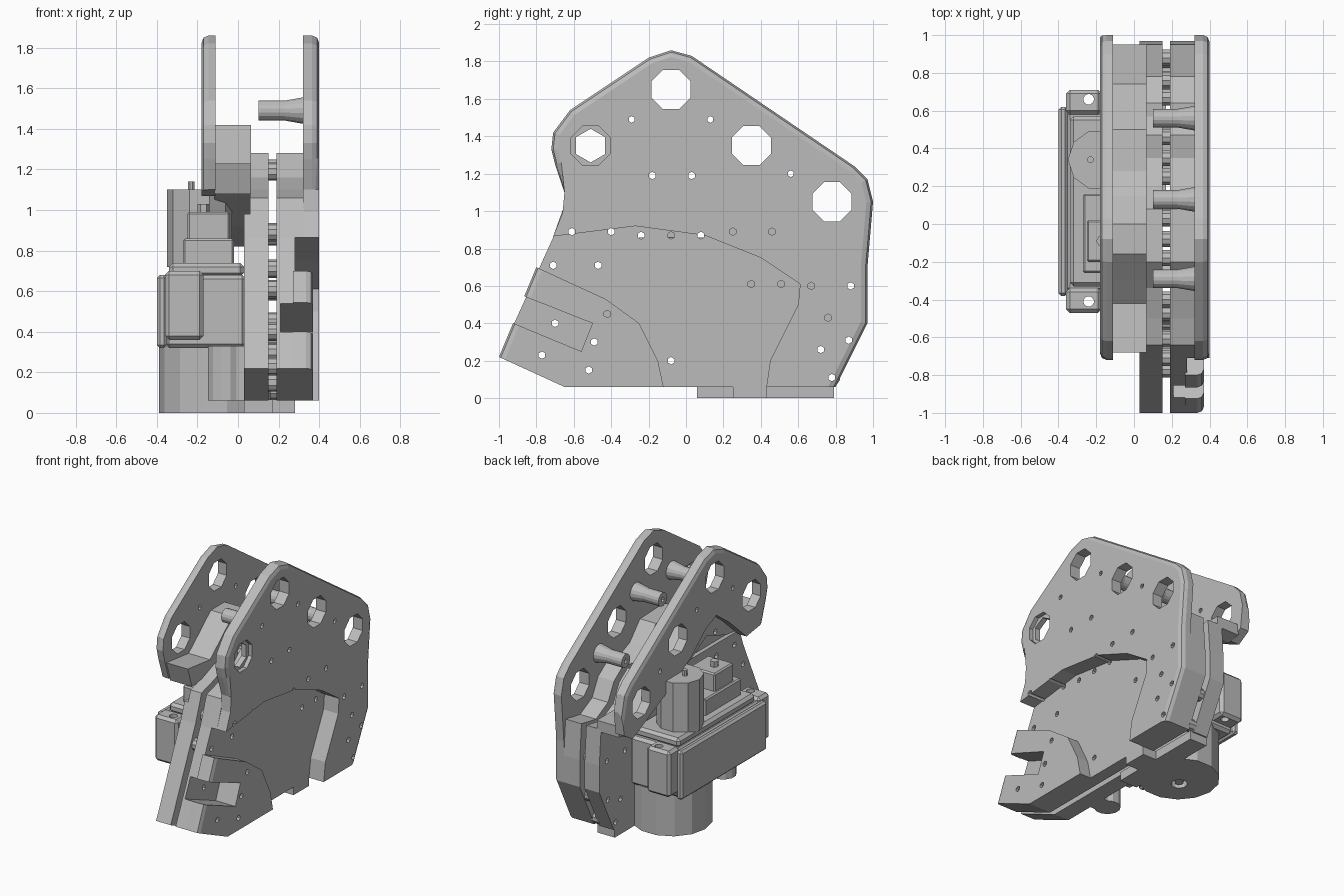
import bpy, bmesh, math
from mathutils import Matrix

cube = bpy.data.objects.get("Cube")
if cube:
    bpy.data.objects.remove(cube, do_unlink=True)

grey = bpy.data.materials.new("plain_grey")
grey.use_nodes = True
grey.diffuse_color = (0.5, 0.5, 0.5, 1)
grey.node_tree.nodes["Principled BSDF"].inputs["Base Color"].default_value = grey.diffuse_color


def finish(name, bm):
    bmesh.ops.recalc_face_normals(bm, faces=bm.faces)
    mesh = bpy.data.meshes.new(name)
    bm.to_mesh(mesh)
    bm.free()
    mesh.materials.append(grey)
    obj = bpy.data.objects.new(name, mesh)
    bpy.context.collection.objects.link(obj)
    return obj


def prism(name, outline, start, end, chamfered=0, size=0.035):
    """Extrude a side profile along x; chamfer the first edges at the end face."""
    bm = bmesh.new()
    verts = [bm.verts.new((start, y, z)) for y, z in outline]
    face = bm.faces.new(verts)
    result = bmesh.ops.extrude_face_region(bm, geom=[face], use_keep_orig=True)
    tops = [g for g in result["geom"] if isinstance(g, bmesh.types.BMVert)]
    for v in tops:
        v.co.x = end
    if chamfered:
        def match(y, z):
            return min(tops, key=lambda v: (v.co.y - y) ** 2 + (v.co.z - z) ** 2)
        ring = [match(*p) for p in outline[:chamfered]]
        edges = [bm.edges.get(pair) for pair in zip(ring, ring[1:])]
        bmesh.ops.bevel(bm, geom=edges, offset=size, segments=2, affect='EDGES', profile=0.5)
    return finish(name, bm)


def rods(name, centres, start, end, radius, sides, end_radius=None, axis='X'):
    """Parallel cylinders in one mesh; centres are the two cross-axis coordinates."""
    bm = bmesh.new()
    middle = (start + end) / 2
    for a, b in centres:
        if axis == 'X':
            place = Matrix.Translation((middle, a, b)) @ Matrix.Rotation(math.pi / 2, 4, 'Y')
        else:
            place = Matrix.Translation((a, b, middle))
        place = place @ Matrix.Rotation(math.pi / sides, 4, 'Z')
        bmesh.ops.create_cone(bm, cap_ends=True, segments=sides, radius1=radius,
                              radius2=radius if end_radius is None else end_radius,
                              depth=end - start, matrix=place)
    return finish(name, bm)


def box(name, xs, ys, zs, bevel=0):
    bm = bmesh.new()
    bmesh.ops.create_cube(bm, size=1)
    for v in bm.verts:
        v.co = [r[0] if c < 0 else r[1] for c, r in zip(v.co, (xs, ys, zs))]
    if bevel:
        bmesh.ops.bevel(bm, geom=bm.edges[:], offset=bevel, segments=1, affect='EDGES')
    return finish(name, bm)


def cut(parts, cutter):
    for part in parts:
        mod = part.modifiers.new("cut", 'BOOLEAN')
        mod.operation, mod.solver, mod.object = 'DIFFERENCE', 'EXACT', cutter
        bpy.context.view_layer.update()
        with bpy.context.temp_override(object=part, active_object=part):
            bpy.ops.object.modifier_apply(modifier=mod.name)
    bpy.data.objects.remove(cutter, do_unlink=True)


# Shared profiles in (y, z)
crown = [(-.65, 1.1), (-.7, 1.25), (-.72, 1.33), (-.71, 1.42), (-.62, 1.54), (-.2, 1.82), (-.08, 1.86),
         (.03, 1.83), (.9, 1.24), (.97, 1.17), (1, 1.05)]
arc = [(.43, .06), (.45, .2), (.6, .5), (.61, .61), (.4, .75), (.1, .87), (-.27, .92), (-.71, .865)]
core_top = [(.97, .6), (.95, .86), (.78, .83), (.64, .9), (.57, 1.03), (.47, 1.1), (.35, 1.08),
            (.2, 1.14), (.08, 1.27), (-.2, 1.28), (-.34, 1.16), (-.5, 1.1), (-.64, 1.06)]

# Outer side plates
right_plate = prism("right_side_plate", crown + [(.97, .7), (.97, .4), (.8, .06)] + arc + [(-.66, .99)],
                    .32, .4, len(crown) + 3)
left_plate = prism("left_side_plate", crown + [(.98, .88), (.88, .82), (.5, 1), (.2, 1.16), (.02, 1.31),
                   (-.1, 1.36), (-.25, 1.25), (-.45, 1.07)], -.11, -.18, len(crown))

# Inner walls either side of the centre slot
wall = [(-1, .22), (-.65, .06), (.8, .06), (.97, .4)] + core_top + [(-.71, .86)]
left_wall = prism("left_inner_wall", wall, .03, .15)
cut([left_wall], box("wall_step_cutter", (0, .06), (-.8, 1.1), (.98, 1.4)))
right_wall = prism("right_inner_wall", wall, .19, .28)
shoulder = prism("right_wall_shoulder", [(.8, .06), (.97, .4)] + core_top + arc[::-1], .28, .325)
bridge = prism("left_plate_bridge", [(-.63, 1.08), (-.68, 1.23), (-.42, 1.2), (-.3, 1.3), (-.16, 1.42),
               (0, 1.42), (.15, 1.28), (.28, 1.2), (.5, 1.18), (.62, 1.05), (.74, .92), (.95, .92),
               (.95, .84), (.86, .82), (.5, .92), (.1, 1.1), (-.08, 1.2), (-.3, 1.12)], -.115, .065)

# Front mounting block with an open pocket
front_block = prism("front_mount_block", [(-.8, .7), (-1, .22), (-.65, .06), (-.12, .06), (-.15, .2),
                    (-.25, .4), (-.43, .53)], .27, .37, 2)
cut([front_block, right_wall],
    prism("pocket_cutter", [(-.97, .42), (-.56, .25), (-.5, .4), (-.93, .57)], .21, .5))

# Tubes bridging the slot
through = [(-.61, .89), (-.4, .89), (-.24, .87), (-.08, .87), (.08, .87), (-.71, .71), (-.47, .71),
           (-.18, 1.19), (.03, 1.19), (.67, .6), (.88, .6), (.72, .26), (.87, .31), (.78, .11),
           (-.08, .2), (-.52, .15), (-.49, .3), (-.77, .23), (-.7, .4)]
blind = [(.25, .89), (.46, .89), (.35, .61), (.51, .61), (.76, .43), (-.42, .45)]
tubes = rods("slot_tubes", through + blind, .14, .2, .045, 10)

# Screw holes and lightening holes
plates = [right_plate, left_plate]
layers = [right_wall, left_wall, shoulder, bridge, front_block, tubes]
cut(plates + layers, rods("screw_cutter", through, -.5, .5, .02, 6))
cut([right_wall, shoulder, front_block, right_plate], rods("blind_cutter", blind, .25, .5, .02, 6))
large = [(-.51, 1.35), (-.08, 1.65), (.35, 1.35), (.78, 1.05)]
cut(plates, rods("large_hole_cutter", large, -.5, .5, .113, 8))
insert = rods("hex_insert", large[:1], .33, .37, .114, 8)
cut([insert], rods("hex_cutter", large[:1], -.5, .5, .09, 6))

# Flared standoffs on the right plate
posts = [(-.29, 1.49), (.13, 1.49), (.56, 1.2)]
standoffs = [rods("standoff_posts", posts, .1, .33, .05, 16),
             rods("standoff_flares", posts, .23, .33, .05, 16, .068)]
cut(standoffs + plates, rods("standoff_cutter", posts, -.5, .5, .018, 6))

# Drive unit on the left side
box("drive_body", (-.36, .04), (-.36, .6), (.32, .68), .02)
box("drive_lid", (-.34, .03), (-.33, .57), (.67, .74), .02)
box("drive_cover", (-.4, -.35), (-.38, .62), (.32, .68), .015)
for name, ys, hole in (("front", (-.47, -.34), -.41), ("back", (.58, .71), .66)):
    tab = box(name + "_drive_tab", (-.36, -.17), ys, (.36, .7), .02)
    cut([tab], rods("tab_hole_cutter", [(-.24, hole)], 0, 1, .028, 12, axis='Z'))
rods("gear_tower", [(-.19, .34)], .72, 1.1, .16, 10, axis='Z')
rods("gear_pin", [(-.23, .34)], 1.08, 1.14, .018, 8, axis='Z')
box("relay_base", (-.27, -.02), (-.26, .16), (.73, .86), .01)
box("relay_tower", (-.25, -.04), (-.2, .02), (.85, .99), .01)
rods("relay_screw", [(-.17, -.09)], .98, 1.03, .03, 6, axis='Z')

# Motor and foot underneath
motor = rods("motor_can", [(-.115, .33)], 0, .33, .275, 14, axis='Z')
cut([motor], rods("motor_bore_cutter", [(-.16, .28)], -.1, .05, .055, 12, axis='Z'))
rods("motor_hub", [(-.16, .28)], .01, .06, .03, 8, axis='Z')
rods("small_motor", [(-.06, -.35)], .06, .33, .09, 12, axis='Z')
box("small_motor_web", (-.06, .04), (-.42, -.28), (.06, .33))
box("foot", (.03, .17), (.06, .79), (0, .065))
box("foot_tab", (.16, .28), (.25, .43), (0, .065))
